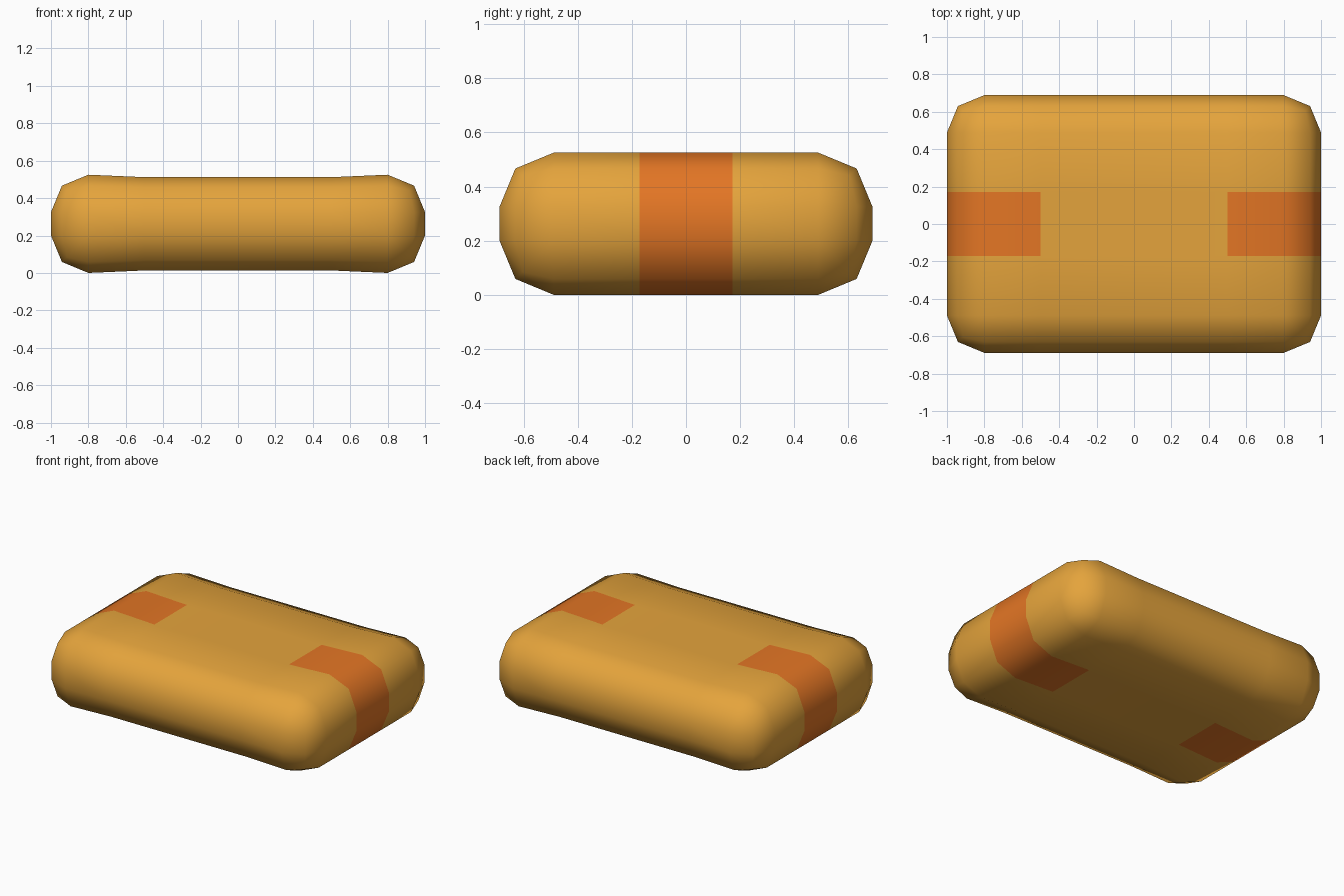
import bpy, bmesh

if "Cube" in bpy.data.objects:
    bpy.data.objects.remove(bpy.data.objects["Cube"])

HX, HY, H = 1.0, 0.689, 0.525   # half length, half width, height
BAND_X, BAND_Y = 0.5, 0.172     # inner end and half width of the end bands
PINCH = 0.95                    # the middle is slightly thinner


def material(name, rgb):
    m = bpy.data.materials.new(name)
    m.diffuse_color = (*rgb, 1)
    m.use_nodes = True
    m.node_tree.nodes["Principled BSDF"].inputs["Base Color"].default_value = m.diffuse_color
    return m


# rounded block
bm = bmesh.new()
bmesh.ops.create_cube(bm, size=1)
for v in bm.verts:
    v.co.x *= 2 * HX
    v.co.y *= 2 * HY
    v.co.z *= H
bmesh.ops.bevel(bm, geom=bm.edges[:], offset=0.2, segments=2,
                profile=0.5, affect='EDGES')

# cuts for the pinched middle and the bands
for axis, d in ((0, BAND_X), (1, BAND_Y)):
    for s in (-1, 1):
        co, no = [0, 0, 0], [0, 0, 0]
        co[axis], no[axis] = s * d, 1
        bmesh.ops.bisect_plane(bm, geom=bm.verts[:] + bm.edges[:] + bm.faces[:],
                               dist=1e-5, plane_co=co, plane_no=no)

# thin the middle, stand on the ground
for v in bm.verts:
    if abs(v.co.x) < BAND_X + 0.01:
        v.co.z *= PINCH
    v.co.z += H / 2

# orange bands wrap around both ends
for f in bm.faces:
    c = f.calc_center_median()
    f.smooth = True
    f.material_index = int(abs(c.x) > BAND_X and abs(c.y) < BAND_Y)
bmesh.ops.recalc_face_normals(bm, faces=bm.faces[:])

me = bpy.data.meshes.new("rounded_block")
bm.to_mesh(me)
bm.free()
me.materials.append(material("golden yellow", (0.78, 0.37, 0.045)))
me.materials.append(material("orange", (0.77, 0.18, 0.018)))
bpy.context.collection.objects.link(bpy.data.objects.new("rounded_block", me))
